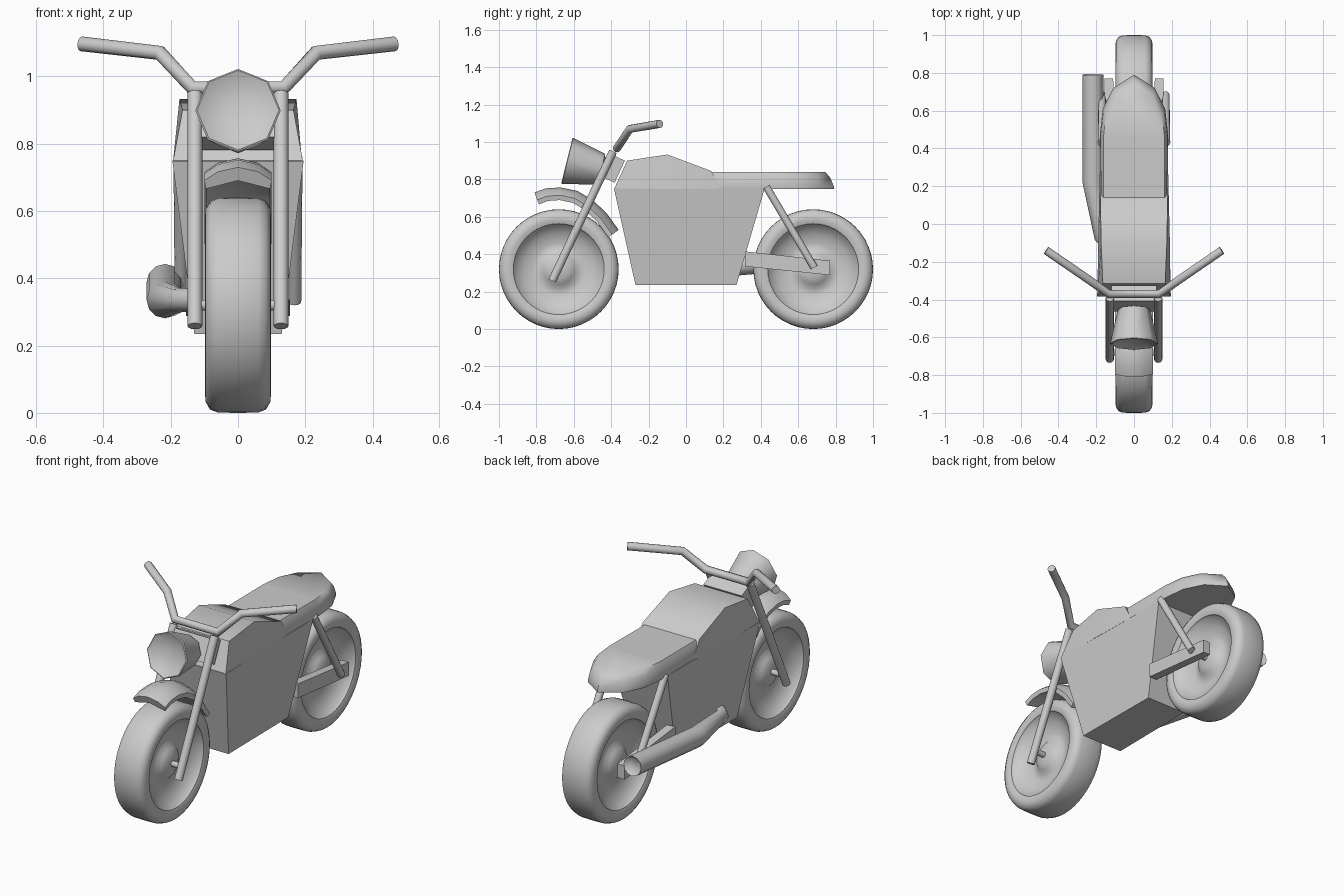
import bpy, bmesh, math
from mathutils import Vector, Matrix

if "Cube" in bpy.data.objects:
    bpy.data.objects.remove(bpy.data.objects["Cube"])

grey = bpy.data.materials.new("plain grey")
grey.diffuse_color = (0.6, 0.6, 0.6, 1)
grey.use_nodes = True
grey.node_tree.nodes["Principled BSDF"].inputs["Base Color"].default_value = grey.diffuse_color


def finish(name, bm, angle=35):
    bmesh.ops.recalc_face_normals(bm, faces=bm.faces)
    me = bpy.data.meshes.new(name)
    bm.to_mesh(me)
    bm.free()
    me.materials.append(grey)
    for p in me.polygons:
        p.use_smooth = True
    me.set_sharp_from_angle(angle=math.radians(angle))
    ob = bpy.data.objects.new(name, me)
    bpy.context.collection.objects.link(ob)
    return ob


def loft(rings, recess_start=0):
    """Skin closed rings of points and cap both ends, optionally hollowing the first."""
    bm = bmesh.new()
    vs = [[bm.verts.new(p) for p in r] for r in rings]
    n = len(vs[0])
    for a, b in zip(vs, vs[1:]):
        for i in range(n):
            bm.faces.new((a[i], a[(i + 1) % n], b[(i + 1) % n], b[i]))
    cap = bm.faces.new(vs[0][::-1])
    bm.faces.new(vs[-1])
    bmesh.ops.recalc_face_normals(bm, faces=bm.faces)
    if recess_start:
        bmesh.ops.inset_individual(bm, faces=[cap], thickness=0.022, depth=-recess_start)
    return bm


def tube_rings(path, radii, ref, n):
    pts = [Vector(p) for p in path]
    out = []
    for i, p in enumerate(pts):
        t = Vector()
        if i:
            t += (p - pts[i - 1]).normalized()
        if i < len(pts) - 1:
            t += (pts[i + 1] - p).normalized()
        t.normalize()
        u = Vector(ref).cross(t).normalized()
        v = t.cross(u)
        out.append([p + radii[i] * (u * math.cos(k * math.tau / n) + v * math.sin(k * math.tau / n))
                    for k in range(n)])
    return out


def tube(name, path, radii, ref=(1, 0, 0), n=12, angle=50, **kw):
    if not isinstance(radii, (list, tuple)):
        radii = [radii] * len(path)
    return finish(name, loft(tube_rings(path, radii, ref, n), **kw), angle)


# Wheels: tyre, dished rim and hub turned around the axle
half = [(0.068, 0), (0.064, 0.05), (0.05, 0.08), (0.028, 0.105), (0.028, 0.14), (0.045, 0.19),
        (0.078, 0.238), (0.09, 0.243), (0.098, 0.265), (0.096, 0.288), (0.083, 0.31), (0.06, 0.319)]
profile = half + [(0, 0.32)] + [(-x, r) for x, r in reversed(half)]
for name, y in (("front_wheel", -0.68), ("rear_wheel", 0.68)):
    bm = bmesh.new()
    vs = [bm.verts.new((x, 0, r)) for x, r in profile]
    es = [bm.edges.new(e) for e in zip(vs, vs[1:])]
    bmesh.ops.spin(bm, geom=vs + es, axis=(1, 0, 0), cent=(0, 0, 0), angle=math.tau,
                   steps=48, use_duplicate=False)
    bmesh.ops.remove_doubles(bm, verts=bm.verts, dist=1e-4)
    finish(name, bm, 42).location = (0, y, 0.32)

# Engine body: tapered block
finish("engine_body", loft([
    [(-0.13, -0.27, 0.235), (0.13, -0.27, 0.235), (0.125, 0.27, 0.235), (-0.125, 0.27, 0.235)],
    [(-0.195, -0.385, 0.75), (0.195, -0.385, 0.75), (0.178, 0.42, 0.75), (-0.178, 0.42, 0.75)]]))

# Tank: cross-sections along its length (y bottom, y top, z top, half width bottom and top)
finish("tank", loft([
    [(-v, yb, 0.748), (-w, yt, z), (w, yt, z), (v, yb, 0.748)]
    for yb, yt, z, v, w in ((-0.385, -0.315, 0.90, 0.193, 0.165), (-0.10, -0.10, 0.933, 0.19, 0.174),
                            (0.15, 0.135, 0.845, 0.184, 0.178), (0.19, 0.185, 0.755, 0.18, 0.178))]), 50)

# Seat: rounded outline, top drawn in at the tail
side = [(0.178, 0.14), (0.18, 0.48), (0.165, 0.61), (0.11, 0.72)]
outline = side + [(0, 0.79)] + [(-x, y) for x, y in reversed(side)]
finish("seat", loft([
    [(x * s, 0.14 + (y - 0.14) * t, z) for x, y in outline]
    for s, t, z in ((0.99, 1, 0.748), (1, 1, 0.765), (0.98, 0.97, 0.81), (0.90, 0.93, 0.84))]), 60)

# Headlight: eight-sided bowl with a shallow hollow face
axis = Vector((0, 0.97, -0.24))
face = Vector((0, -0.637, 0.90))
steps = [(0.03, 0.03), (0.02, 0.09), (0, 0.122), (0.004, 0.127), (0.19, 0.085), (0.20, 0.05)]
up = Vector((0, 0.24, 0.97))
rings = [[face + axis * d + r * (Vector((1, 0, 0)) * math.sin(k * math.tau / 8)
          + up * math.cos(k * math.tau / 8)) for k in range(8)] for d, r in steps]
finish("headlight", loft(rings), 55)

# Fork clamp block
bm = bmesh.new()
bmesh.ops.create_cube(bm, size=1, matrix=Matrix.Translation((0, -0.395, 0.86))
                      @ Matrix.Rotation(math.radians(-25), 4, 'X')
                      @ Matrix.Diagonal((0.24, 0.09, 0.13, 1)))
finish("fork_clamp", bm)

# Handlebar
bend = [(0.465, -0.14, 1.097), (0.232, -0.30, 1.07), (0.135, -0.37, 0.965)]
tube("handlebar", bend + [(-x, y, z) for x, y, z in reversed(bend)], 0.022, (0, 0, 1))

# Paired parts: forks, shocks and swing arms
for s, label in ((1, "right"), (-1, "left")):
    tube("front_fork_" + label, [(s * 0.128, -0.715, 0.258), (s * 0.128, -0.39, 0.95)], 0.022)
    tube("shock_" + label, [(s * 0.172, 0.43, 0.76), (s * 0.168, 0.685, 0.33)], 0.02)
    finish("swing_arm_" + label, loft([
        [(s * a, y, z0), (s * b, y, z0), (s * b, y, z1), (s * a, y, z1)]
        for a, b, y, z0, z1 in ((0.105, 0.155, 0.315, 0.335, 0.415), (0.11, 0.155, 0.77, 0.288, 0.365))]))

# Axles
for name, y, z, w in (("front_axle", -0.68, 0.32, 0.115), ("rear_axle", 0.68, 0.325, 0.14)):
    tube(name, [(-w, y, z), (w, y, z)], 0.016, (0, 0, 1))

# Front fender: peaked strip following the wheel
ridge = [(-0.81, 0.73), (-0.75, 0.752), (-0.67, 0.757), (-0.58, 0.738), (-0.50, 0.69),
         (-0.425, 0.62), (-0.36, 0.53)]
section = ((-0.1, -0.042), (-0.06, -0.014), (0, 0), (0.06, -0.014), (0.1, -0.042),
           (0.095, -0.068), (0, -0.042), (-0.095, -0.068))
rings = []
for i, (y, z) in enumerate(ridge):
    a, b = ridge[max(i - 1, 0)], ridge[min(i + 1, len(ridge) - 1)]
    n = Vector((0, a[1] - b[1], b[0] - a[0])).normalized()
    rings.append([Vector((x, y, z)) + n * d for x, d in section])
finish("front_fender", loft(rings), 50)

# Exhaust on the left with a hollow tail
tube("exhaust", [(-0.217, 0.79, 0.388), (-0.217, 0.22, 0.336), (-0.175, -0.07, 0.335), (-0.10, -0.14, 0.335)],
     [0.055, 0.055, 0.036, 0.034], (0, 0, 1), recess_start=0.02)
